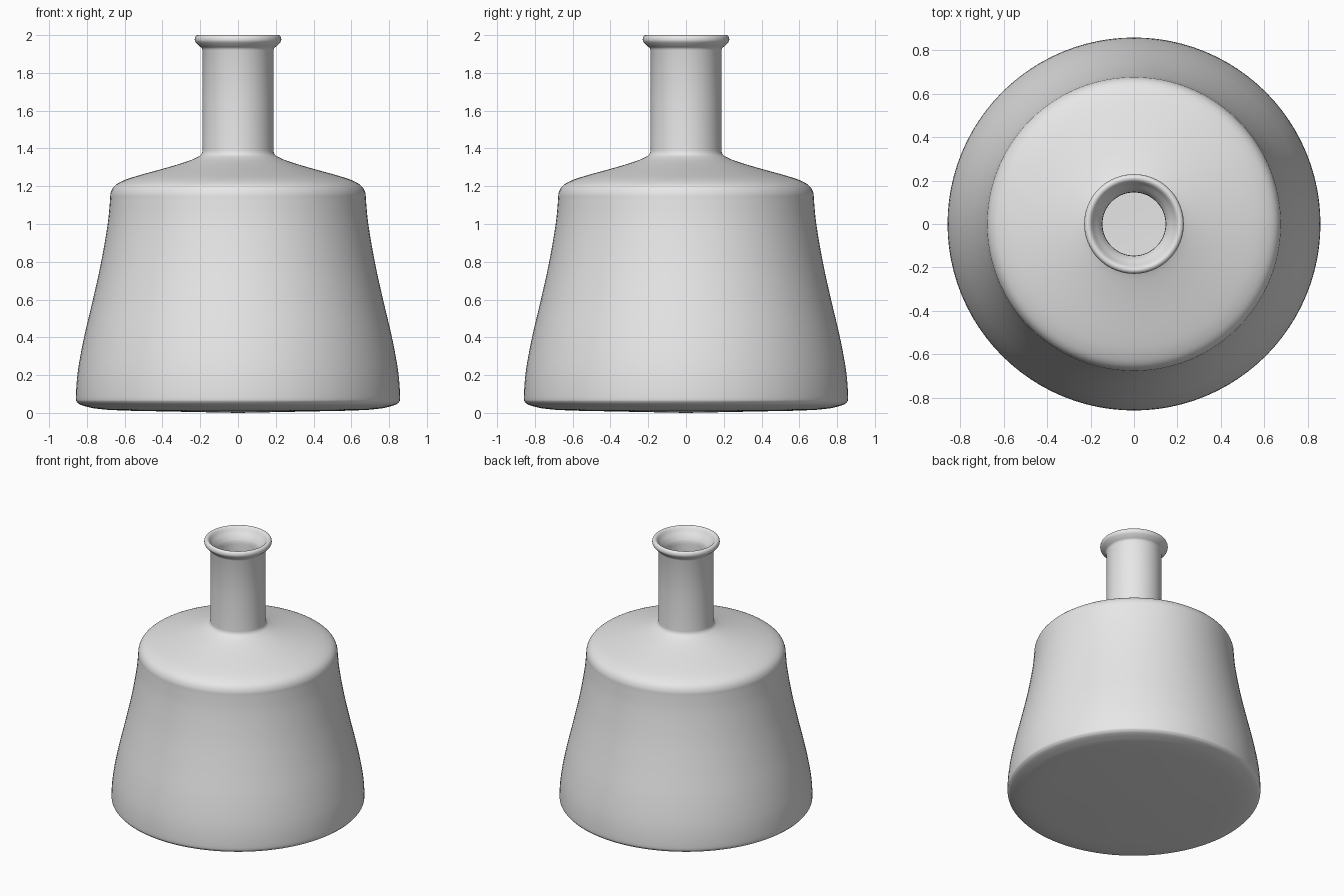
import bpy, bmesh, math
from mathutils import Vector

if "Cube" in bpy.data.objects:
    bpy.data.objects.remove(bpy.data.objects["Cube"])

SEGMENTS = 96

# Single plain grey
grey = bpy.data.materials.new("plain_grey")
grey.diffuse_color = (0.8, 0.8, 0.8, 1)
grey.use_nodes = True
grey.node_tree.nodes["Principled BSDF"].inputs["Base Color"].default_value = grey.diffuse_color


def smooth_curve(points, steps=4):
    """Catmull-Rom curve through (radius, height) points."""
    p = [Vector(q) for q in points]
    p = [p[0] * 2 - p[1]] + p + [p[-1] * 2 - p[-2]]
    out = []
    for i in range(1, len(p) - 2):
        a, b, c, d = p[i - 1:i + 3]
        for s in range(steps):
            t = s / steps
            out.append(0.5 * (2 * b + (c - a) * t + (2 * a - 5 * b + 4 * c - d) * t ** 2
                              + (3 * b - a - 3 * c + d) * t ** 3))
    return out + [p[-2]]


def lathe(name, profile):
    """Revolve a profile round z; zero radius ends become poles."""
    bm = bmesh.new()
    rings = []
    for r, z in profile:
        n = 1 if r < 1e-5 else SEGMENTS
        rings.append([bm.verts.new((r * math.cos(2 * math.pi * k / SEGMENTS),
                                    r * math.sin(2 * math.pi * k / SEGMENTS), z))
                      for k in range(n)])
    for a, b in zip(rings, rings[1:]):
        for k in range(SEGMENTS):
            j = (k + 1) % SEGMENTS
            if len(a) == 1:
                bm.faces.new((a[0], b[j], b[k]))
            elif len(b) == 1:
                bm.faces.new((a[k], a[j], b[0]))
            else:
                bm.faces.new((a[k], a[j], b[j], b[k]))
    bmesh.ops.recalc_face_normals(bm, faces=bm.faces[:])
    mesh = bpy.data.meshes.new(name)
    bm.to_mesh(mesh)
    bm.free()
    mesh.materials.append(grey)
    obj = bpy.data.objects.new(name, mesh)
    bpy.context.collection.objects.link(obj)
    bpy.context.view_layer.objects.active = obj
    obj.select_set(True)
    bpy.ops.object.shade_smooth_by_angle(angle=math.radians(40))
    return obj


# Underside, with a rounded heel
base = [(0, 0.0), (0.2, 0.004), (0.6, 0.012), (0.70, 0.017)]
# Heel, waisted wall, rounded shoulder
wall = smooth_curve([(0.77, 0.025), (0.825, 0.04), (0.85, 0.055), (0.858, 0.085),
                     (0.848, 0.22), (0.815, 0.4), (0.768, 0.6), (0.724, 0.8),
                     (0.69, 1.0), (0.678, 1.12), (0.674, 1.165), (0.655, 1.2),
                     (0.615, 1.226), (0.54, 1.253), (0.36, 1.303), (0.25, 1.338),
                     (0.2, 1.362)])
# Straight neck and rolled lip
neck = [(0.19, 1.375), (0.188, 1.39), (0.188, 1.65), (0.188, 1.92)]
lip = smooth_curve([(0.192, 1.932), (0.21, 1.947), (0.226, 1.965), (0.229, 1.98),
                    (0.224, 1.994), (0.212, 2.0), (0.198, 1.994), (0.182, 1.97),
                    (0.16, 1.94), (0.147, 1.915)])
# Hollow inside following the outer wall
inside = [(0.145, 1.89), (0.145, 1.36), (0.16, 1.33)] + smooth_curve(
    [(0.24, 1.298), (0.36, 1.26), (0.54, 1.21), (0.605, 1.183), (0.632, 1.15),
     (0.645, 1.0), (0.68, 0.8), (0.724, 0.6), (0.771, 0.4), (0.804, 0.22),
     (0.81, 0.11), (0.78, 0.075), (0.7, 0.06)]) + [(0, 0.05)]

lathe("flask", [tuple(p) for p in base + wall + neck + lip + inside])
